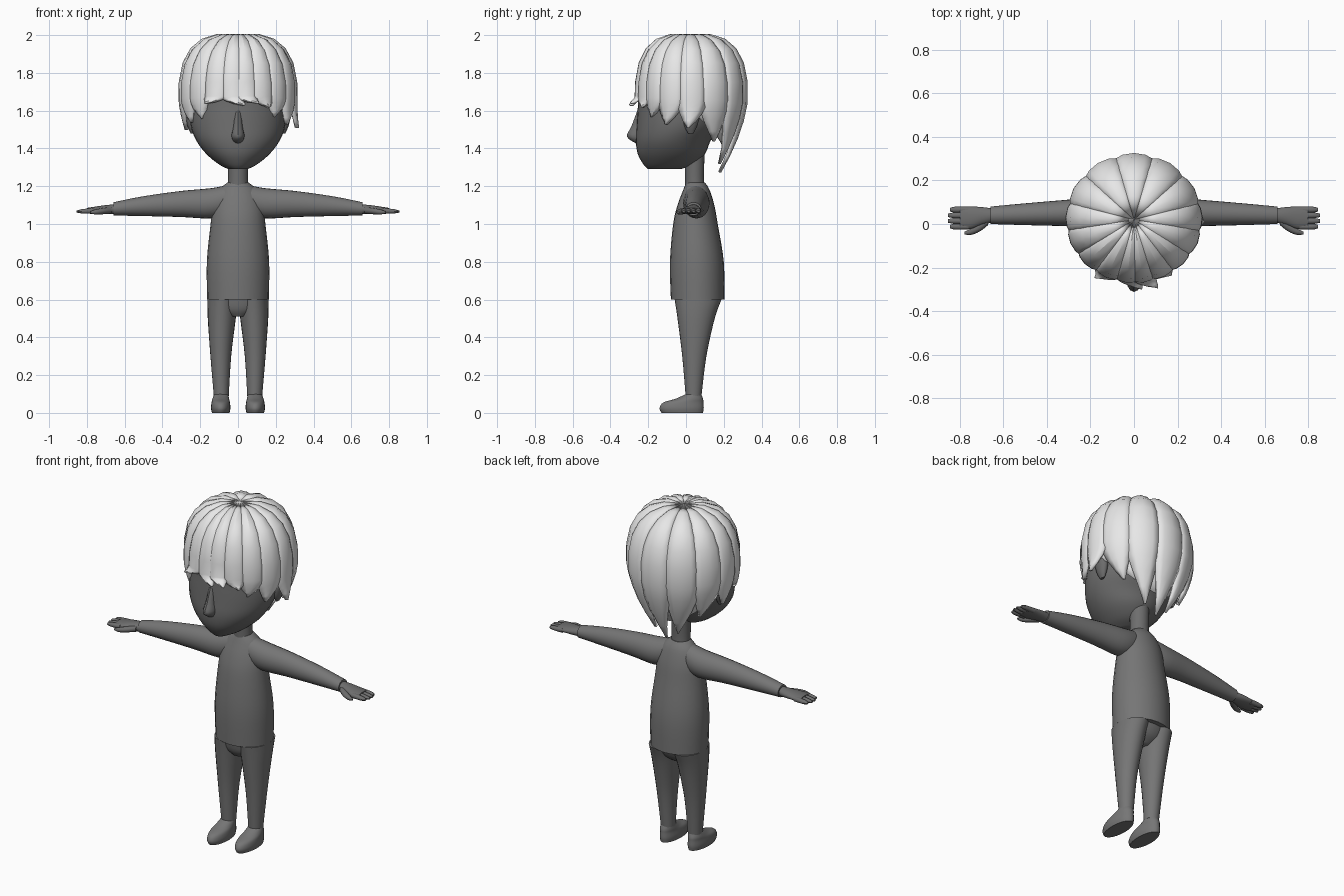
import bpy
import bmesh
from math import sin, cos, pi, radians

if "Cube" in bpy.data.objects:
    bpy.data.objects.remove(bpy.data.objects["Cube"], do_unlink=True)


def material(name, value):
    mat = bpy.data.materials.new(name)
    mat.use_nodes = True
    colour = (value, value, value, 1)
    mat.diffuse_color = colour
    bsdf = mat.node_tree.nodes["Principled BSDF"]
    bsdf.inputs["Base Color"].default_value = colour
    bsdf.inputs["Roughness"].default_value = 0.8
    return mat


CLOTH = material("dark grey cloth", 0.18)
SKIN = material("dark grey skin", 0.155)
HAIR = material("pale grey hair", 0.8)


def finish(name, bm, mat, angle=40):
    bmesh.ops.recalc_face_normals(bm, faces=bm.faces)
    mesh = bpy.data.meshes.new(name)
    bm.to_mesh(mesh)
    bm.free()
    mesh.materials.append(mat)
    obj = bpy.data.objects.new(name, mesh)
    bpy.context.collection.objects.link(obj)
    bpy.ops.object.select_all(action="DESELECT")
    obj.select_set(True)
    bpy.context.view_layer.objects.active = obj
    bpy.ops.object.shade_smooth_by_angle(angle=radians(angle))
    return obj


def spline(rings, steps=4):
    """Pass a smooth curve through the ring values."""
    out = []
    for i in range(len(rings) - 1):
        a, b = rings[i], rings[i + 1]
        p, n = rings[max(i - 1, 0)], rings[min(i + 2, len(rings) - 1)]
        for k in range(steps):
            t = k / steps
            out.append([y + t * (z - x) / 2
                        + t * t * (x - 2.5 * y + 2 * z - w / 2)
                        + t ** 3 * (w - x + 3 * (y - z)) / 2
                        for x, y, z, w in zip(p, a, b, n)])
    return out + [list(rings[-1])]


def loft(name, rings, mat, axis="z", side=1, n=24):
    """Rings: position along the axis, then low and high edge of both cross axes."""
    bm = bmesh.new()
    loops = []
    for pos, u0, u1, v0, v1 in spline(rings):
        loop = []
        for k in range(n):
            a = 2 * pi * k / n
            u = (u0 + u1) / 2 + (u1 - u0) / 2 * cos(a)
            v = (v0 + v1) / 2 + (v1 - v0) / 2 * sin(a)
            x, y, z = (u, v, pos) if axis == "z" else (pos, u, v)
            loop.append(bm.verts.new((x * side, y, z)))
        loops.append(loop)
    for a, b in zip(loops, loops[1:]):
        for k in range(n):
            j = (k + 1) % n
            bm.faces.new((a[k], a[j], b[j], b[k]))
    bm.faces.new(loops[0])
    bm.faces.new(loops[-1])
    return finish(name, bm, mat)


# Jumper, hips and neck
loft("jumper", [(0.6, -.163, .163, -.08, .203), (0.8, -.165, .165, -.085, .2),
                (1.0, -.145, .145, -.068, .168), (1.1, -.132, .132, -.045, .15),
                (1.18, -.1, .1, -.015, .125), (1.22, -.055, .055, .0, .1)], CLOTH)
loft("hips", [(.51, -.05, .05, -.02, .1), (.55, -.13, .13, -.045, .15),
              (.62, -.158, .158, -.06, .185)], CLOTH)
loft("neck", [(1.18, -.055, .055, -.005, .1), (1.25, -.052, .052, -.005, .095),
              (1.42, -.055, .055, -.01, .1)], SKIN)

# Limbs, built for both sides
for side, label in ((1, "left"), (-1, "right")):
    loft(label + "_sleeve", [(.04, -.01, .11, 1.06, 1.21), (.14, -.015, .125, 1.03, 1.19),
                             (.3, -.01, .112, 1.037, 1.175), (.5, -.005, .095, 1.042, 1.147),
                             (.66, .0, .08, 1.045, 1.115)], CLOTH, "x", side)
    loft(label + "_palm", [(.64, .01, .07, 1.052, 1.105), (.7, -.005, .078, 1.052, 1.1),
                           (.75, -.022, .08, 1.053, 1.093), (.8, -.022, .078, 1.055, 1.085)],
         SKIN, "x", side)
    for i in range(4):
        y = -.012 + i * .026
        tip = .845 + .01 * (i in (1, 2))
        loft(f"{label}_finger_{i + 1}", [(.76, y - .014, y + .014, 1.055, 1.085),
                                         (.82, y - .014, y + .014, 1.055, 1.08),
                                         (tip, y - .008, y + .008, 1.06, 1.072)],
             SKIN, "x", side, 10)
    loft(label + "_thumb", [(.67, -.005, .04, 1.055, 1.09), (.71, -.035, .01, 1.052, 1.085),
                            (.75, -.05, -.02, 1.05, 1.078), (.78, -.048, -.036, 1.055, 1.068)],
         SKIN, "x", side, 12)
    loft(label + "_trouser_leg", [(.09, .049, .128, -.002, .082), (.3, .036, .146, -.02, .108),
                                  (.5, .012, .16, -.045, .152), (.6, .002, .162, -.06, .188)],
         CLOTH, "z", side)
    loft(label + "_shoe", [(0, .045, .138, -.13, .09), (.025, .04, .143, -.14, .094),
                           (.055, .043, .14, -.12, .092), (.075, .047, .135, -.055, .09),
                           (.1, .052, .126, .0, .08)], CLOTH, "z", side)
    loft(label + "_ear", [(1.48, .235, .25, .01, .04), (1.52, .225, .268, -.01, .06),
                          (1.58, .225, .278, -.015, .075), (1.63, .235, .255, .01, .05)],
         SKIN, "z", side, 14)

# Head and nose
loft("head", [(1.29, -.05, .05, -.2, -.03), (1.315, -.1, .1, -.225, .04),
              (1.37, -.167, .167, -.255, .1), (1.44, -.22, .22, -.266, .13),
              (1.52, -.25, .25, -.262, .18), (1.62, -.255, .255, -.255, .21),
              (1.72, -.25, .25, -.245, .23), (1.85, -.19, .19, -.17, .18)], SKIN, n=32)
loft("nose", [(1.425, -.02, .02, -.262, -.2), (1.462, -.035, .035, -.312, -.2),
              (1.52, -.026, .026, -.288, -.2), (1.6, -.02, .02, -.258, -.2)], SKIN, n=12)


def scalp(az, t, tip, bulge=0, flare=0):
    """Point on the hair shell: t runs from crown to tip, az from the back."""
    a = radians(az)
    if t < .55:
        th = t / .55 * pi / 2
        r = sin(th) ** .8
        z = 1.68 + .32 * max(cos(th), 0) ** .8 + bulge * .4 * sin(2 * th)
        u = 0
    else:
        u = (t - .55) / .45
        z = 1.68 + (tip - 1.68) * u
        r = 1 - .6 * (max(1.68 - z, 0) / .42) ** 1.7
    r *= 1 + bulge
    r += flare * u * u
    return (.297 * r * sin(a), .02 + (.29 if cos(a) > 0 else .275) * r * cos(a), z)


def sheet(name, point, rows, cols, thickness):
    bm = bmesh.new()
    grid = [[bm.verts.new(point(i / rows, j / cols)) for j in range(cols + 1)]
            for i in range(rows + 1)]
    for a, b in zip(grid, grid[1:]):
        for j in range(cols):
            bm.faces.new((a[j], a[j + 1], b[j + 1], b[j]))
    bmesh.ops.remove_doubles(bm, verts=bm.verts, dist=.0005)
    obj = finish(name, bm, HAIR, 28)
    solid = obj.modifiers.new("thickness", "SOLIDIFY")
    solid.thickness = thickness
    solid.offset = 0
    return obj


# Cap under the locks, low at the nape and high on the forehead
def cap_point(t, s):
    az = 360 * s
    c = cos(radians(az))
    rim = 1.6 - .22 * c if c > 0 else 1.6 - .11 * c
    x, y, z = scalp(az, t, rim)
    return x * .96, .02 + (y - .02) * .96, 1.68 + (z - 1.68) * .97


sheet("hair_cap", cap_point, 12, 36, .01)

# Locks: direction, half width, tip height, sideways sweep, outward flare
LOCKS = [(0, 19, 1.275, 0, .1), (32, 19, 1.32, -8, .04), (-32, 19, 1.32, 8, .04),
         (62, 18, 1.44, -6, 0), (-62, 18, 1.44, 6, 0),
         (88, 16, 1.51, 4, .16), (-88, 16, 1.5, 4, .04),
         (112, 16, 1.53, 6, .06), (-112, 16, 1.54, -6, .0),
         (134, 14, 1.57, 5, 0), (-134, 14, 1.56, -5, 0),
         (154, 13, 1.62, -6, .06), (-156, 13, 1.64, 8, .1),
         (172, 12, 1.64, -10, .16), (-174, 12, 1.63, -12, .13)]

for number, (az, width, tip, sweep, flare) in enumerate(LOCKS):
    def lock_point(t, s):
        v = 2 * s - 1
        u = max(t - .6, 0) / .4
        w = width * (1 - .97 * u ** 1.8)
        bulge = .055 * (1 - v * v) - .01
        return scalp(az + v * w + sweep * u * u, t, tip, bulge, flare)

    sheet(f"hair_lock_{number + 1}", lock_point, 10, 4, .012)
